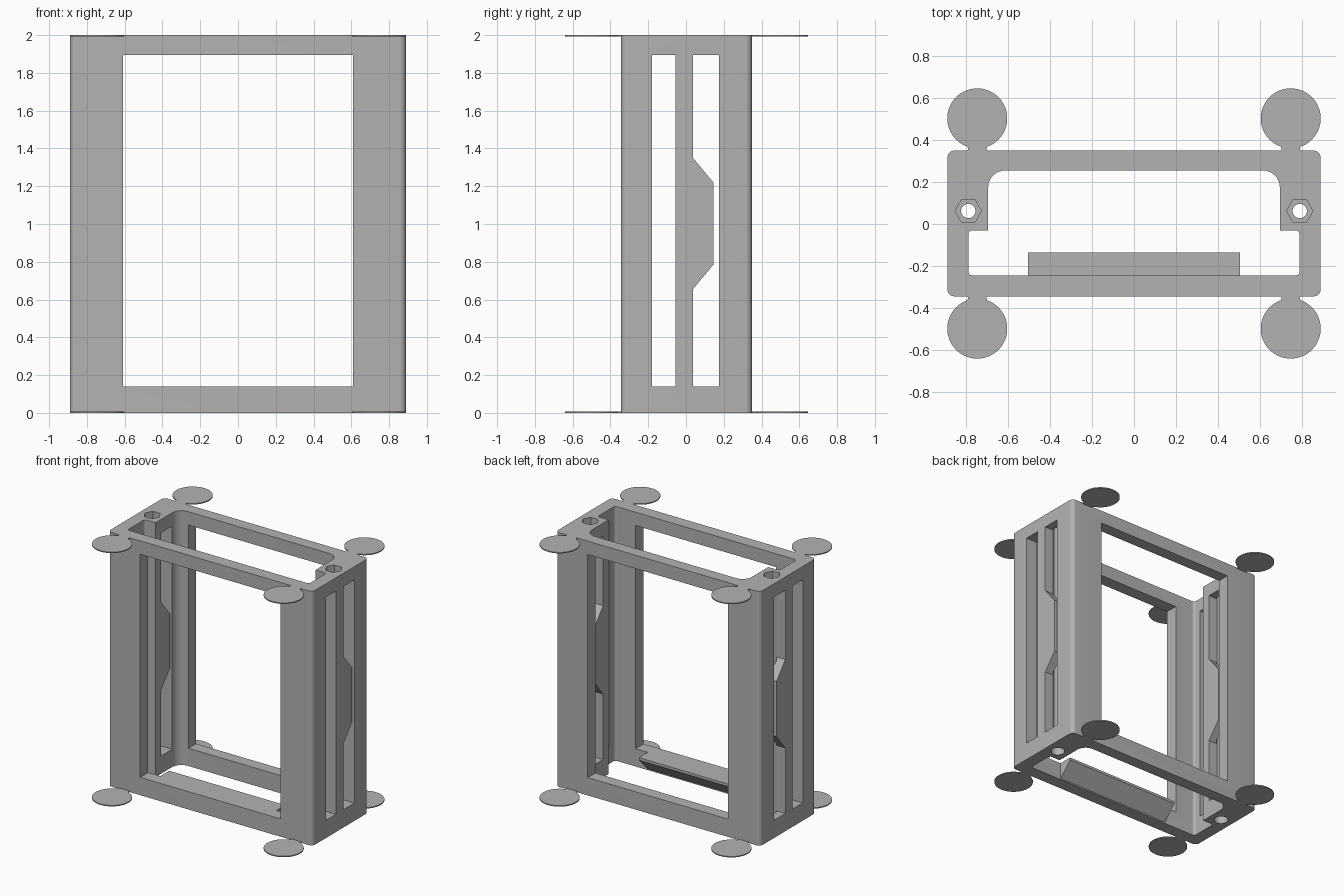
import bpy, bmesh, math
from mathutils import Vector

cube = bpy.data.objects.get("Cube")
if cube:
    bpy.data.objects.remove(cube, do_unlink=True)

grey = bpy.data.materials.new("plain_grey")
grey.use_nodes = True
colour = (0.45, 0.45, 0.45, 1)
grey.diffuse_color = colour
grey.node_tree.nodes["Principled BSDF"].inputs["Base Color"].default_value = colour


def rounded(corners, steps=8):
    """Outline from (x, y, radius) corners, each right angle filleted."""
    out = []
    for i, (x, y, r) in enumerate(corners):
        p = Vector((x, y))
        if r == 0:
            out.append(p)
            continue
        a = (Vector(corners[i - 1][:2]) - p).normalized() * r
        b = (Vector(corners[(i + 1) % len(corners)][:2]) - p).normalized() * r
        for k in range(steps + 1):
            t = math.pi / 2 * k / steps
            out.append(p + a * (1 - math.sin(t)) + b * (1 - math.cos(t)))
    return out


def ngon(cx, cy, r, sides):
    return [(cx + r * math.cos(math.tau * k / sides), cy + r * math.sin(math.tau * k / sides))
            for k in range(sides)]


def prism(name, outline, lo, hi, axis="z"):
    """Extrude an outline; it lies in xy, xz or yz depending on the axis."""
    place = {"z": lambda a, b: (a, b, lo),
             "y": lambda a, b: (a, lo, b),
             "x": lambda a, b: (lo, a, b)}[axis]
    shift = Vector([hi - lo if c == axis else 0 for c in "xyz"])
    bm = bmesh.new()
    face = bm.faces.new([bm.verts.new(place(*p)) for p in outline])
    ext = bmesh.ops.extrude_face_region(bm, geom=[face])["geom"]
    bmesh.ops.translate(bm, vec=shift, verts=[v for v in ext if isinstance(v, bmesh.types.BMVert)])
    bmesh.ops.recalc_face_normals(bm, faces=bm.faces)
    mesh = bpy.data.meshes.new(name)
    bm.to_mesh(mesh)
    bm.free()
    mesh.materials.append(grey)
    ob = bpy.data.objects.new(name, mesh)
    bpy.context.collection.objects.link(ob)
    return ob


def rect(a0, b0, a1, b1):
    return [(a0, b0), (a1, b0), (a1, b1), (a0, b1)]


def activate(ob):
    bpy.ops.object.select_all(action="DESELECT")
    ob.select_set(True)
    bpy.context.view_layer.objects.active = ob


def cut(ob, cutter):
    cutter.hide_render = True
    mod = ob.modifiers.new("cut", "BOOLEAN")
    mod.operation = "DIFFERENCE"
    mod.solver = "EXACT"
    mod.object = cutter
    activate(ob)
    bpy.ops.object.modifier_apply(modifier=mod.name)
    bpy.data.objects.remove(cutter, do_unlink=True)


# Main frame: rounded sleeve with a stepped cavity running top to bottom
W, F, B, H = 0.89, -0.345, 0.35, 2.0
r = 0.035
frame = prism("frame", rounded([(-W, F, r), (W, F, r), (W, B, r), (-W, B, r)]), 0, H)
half = [(0.79, -0.245, 0.02), (0.79, -0.03, 0.02), (0.695, -0.03, 0), (0.695, 0.255, 0.08)]
cavity = half + [(-x, y, c) for x, y, c in reversed(half)]
cut(frame, prism("cavity_cutter", rounded(cavity), -0.1, H + 0.1))

# Front and back windows, then the two slots through the sides
low, high = 0.14, 1.895
cut(frame, prism("window_cutter", rect(-0.61, low, 0.61, high), -1, 1, "y"))
cut(frame, prism("slot_cutter", rect(-0.18, low, -0.055, high), -1, 1, "x"))
bulge = [(0.037, 1.35), (0.145, 1.22), (0.145, 0.785), (0.037, 0.655)]
slot = [(0.037, low), (0.175, low), (0.175, high), (0.037, high)] + bulge
cut(frame, prism("bulged_slot_cutter", slot, -1, 1, "x"))

# Bolt holes with a hexagonal nut pocket on top and a round head pocket below
for side in (-1, 1):
    x, y = side * 0.79, 0.062
    cut(frame, prism("bolt_cutter", ngon(x, y, 0.034, 32), -0.1, H + 0.1))
    cut(frame, prism("nut_cutter", ngon(x, y, 0.063, 6), H - 0.06, H + 0.1))
    cut(frame, prism("head_cutter", ngon(x, y, 0.052, 32), -0.1, 0.06))

activate(frame)
bpy.ops.object.shade_smooth_by_angle(angle=math.radians(30))

# Sloped support ledge behind the front sill
ledge = [(-0.26, low), (-0.135, low), (-0.135, low - 0.02), (-0.245, 0.01), (-0.26, 0.01)]
prism("support_ledge", ledge, -0.505, 0.505, "x")

# Thin round pads, joined by flared necks to each corner, top and bottom
start = math.radians(-71)
sweep = math.tau - 2 * math.radians(19)
arc = [(0.143 * math.cos(start + sweep * k / 48), 0.143 * math.sin(start + sweep * k / 48))
       for k in range(49)]
neck = [(-0.043, -0.148), (-0.055, -0.16), (0.055, -0.16), (0.043, -0.148)]
for level, z in (("bottom", 0), ("top", H - 0.008)):
    for end, sy in (("front", -1), ("back", 1)):
        for hand, sx in (("right", -1), ("left", 1)):
            outline = [(sx * 0.747 + px, 0.0025 + sy * (0.501 + py)) for px, py in arc + neck]
            pad = prism(f"{level}_{end}_{hand}_pad", outline, z, z + 0.008)
            activate(pad)
            bpy.ops.object.shade_smooth_by_angle(angle=math.radians(30))
